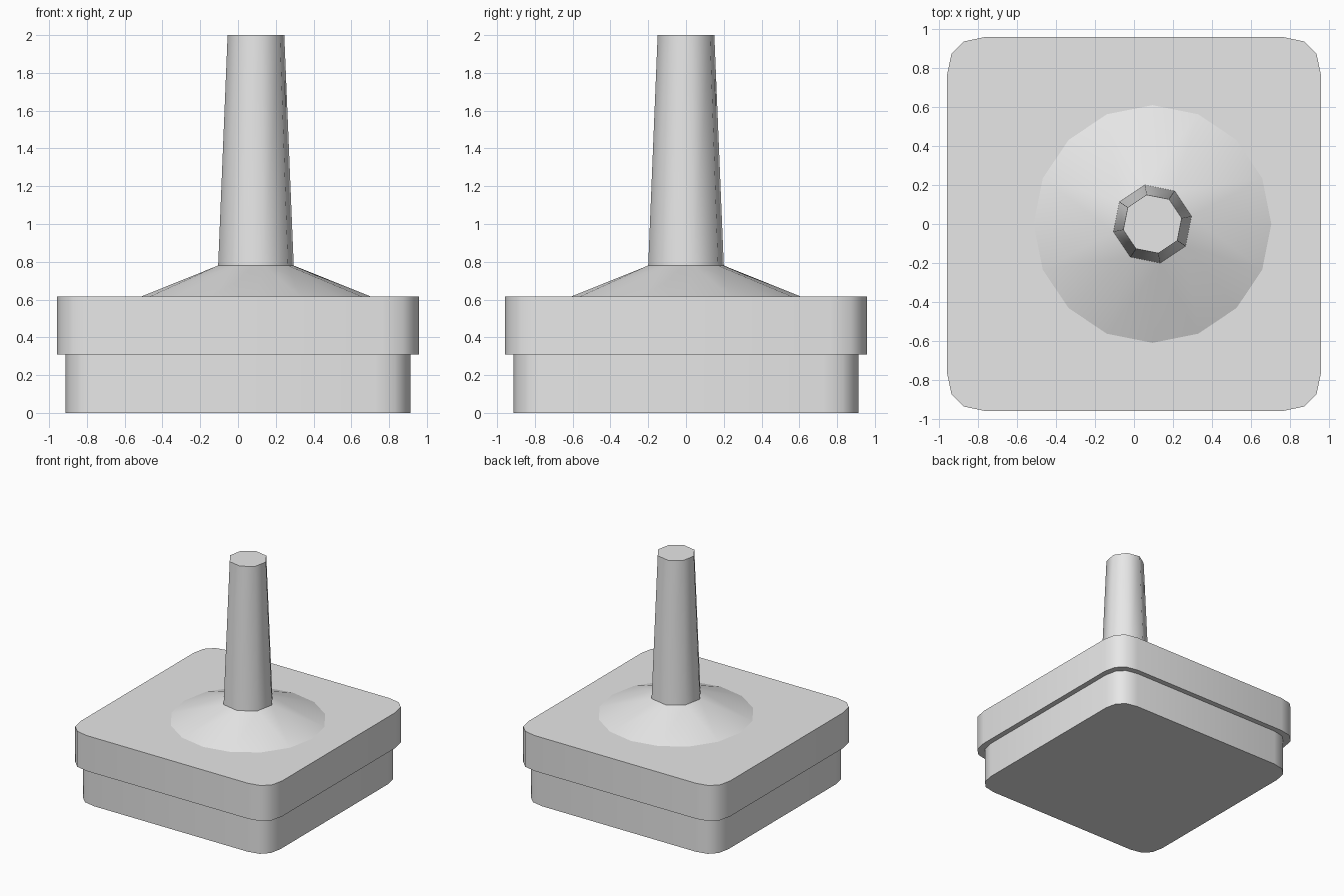
import bpy, bmesh
from math import cos, sin, pi, radians

cube = bpy.data.objects.get("Cube")
if cube:
    bpy.data.objects.remove(cube)

# Single grey plastic
GREY = (0.8, 0.8, 0.8, 1)
grey = bpy.data.materials.new("light grey")
grey.use_nodes = True
grey.diffuse_color = GREY
grey.node_tree.nodes["Principled BSDF"].inputs["Base Color"].default_value = GREY

STICK_X = 0.095
SKIRT_Z, STICK_Z, TOP_Z = 0.615, 0.78, 2.0


def finish(name, bm, angle=50):
    bmesh.ops.recalc_face_normals(bm, faces=bm.faces[:])
    mesh = bpy.data.meshes.new(name)
    bm.to_mesh(mesh)
    bm.free()
    mesh.materials.append(grey)
    obj = bpy.data.objects.new(name, mesh)
    bpy.context.collection.objects.link(obj)
    bpy.ops.object.select_all(action='DESELECT')
    obj.select_set(True)
    bpy.context.view_layer.objects.active = obj
    bpy.ops.object.shade_smooth_by_angle(angle=radians(angle))
    return obj


def ring(bm, sides, radius, z, turn=0.0):
    return [bm.verts.new((STICK_X + radius * cos(turn + 2 * pi * i / sides),
                          radius * sin(turn + 2 * pi * i / sides), z))
            for i in range(sides)]


def rounded_slab(name, half, z0, z1):
    # One corner of the outline, turned four times, then extruded
    a, b, c = half * 0.8, half * 0.91, half * 0.977
    corner = [(half, a), (c, b), (b, c), (a, half)]
    outline = []
    for _ in range(4):
        outline += corner
        corner = [(-y, x) for x, y in corner]
    bm = bmesh.new()
    base = bm.faces.new([bm.verts.new((x, y, z0)) for x, y in outline])
    ext = bmesh.ops.extrude_face_region(bm, geom=[base], use_keep_orig=True)
    verts = [v for v in ext["geom"] if isinstance(v, bmesh.types.BMVert)]
    bmesh.ops.translate(bm, verts=verts, vec=(0, 0, z1 - z0))
    finish(name, bm)


# Stepped base
rounded_slab("lower_base", 0.913, 0.0, 0.31)
rounded_slab("upper_base", 0.959, 0.31, SKIRT_Z)

# Skirt: sixteen sides at the foot narrowing to eight at the stick
bm = bmesh.new()
foot = ring(bm, 16, 0.61, SKIRT_Z)
neck = ring(bm, 8, 0.204, STICK_Z, pi / 16)
for i in range(8):
    j, nxt = 2 * i, (i + 1) % 8
    bm.faces.new((foot[j], foot[j + 1], neck[i]))
    bm.faces.new((foot[j + 1], foot[(j + 2) % 16], neck[nxt], neck[i]))
finish("skirt", bm)

# Tapered stick with a flat cap
bm = bmesh.new()
low = ring(bm, 8, 0.204, STICK_Z, pi / 16)
high = ring(bm, 8, 0.153, TOP_Z, pi / 16)
for i in range(8):
    nxt = (i + 1) % 8
    bm.faces.new((low[i], low[nxt], high[nxt], high[i]))
bm.faces.new(high)
finish("stick", bm)
